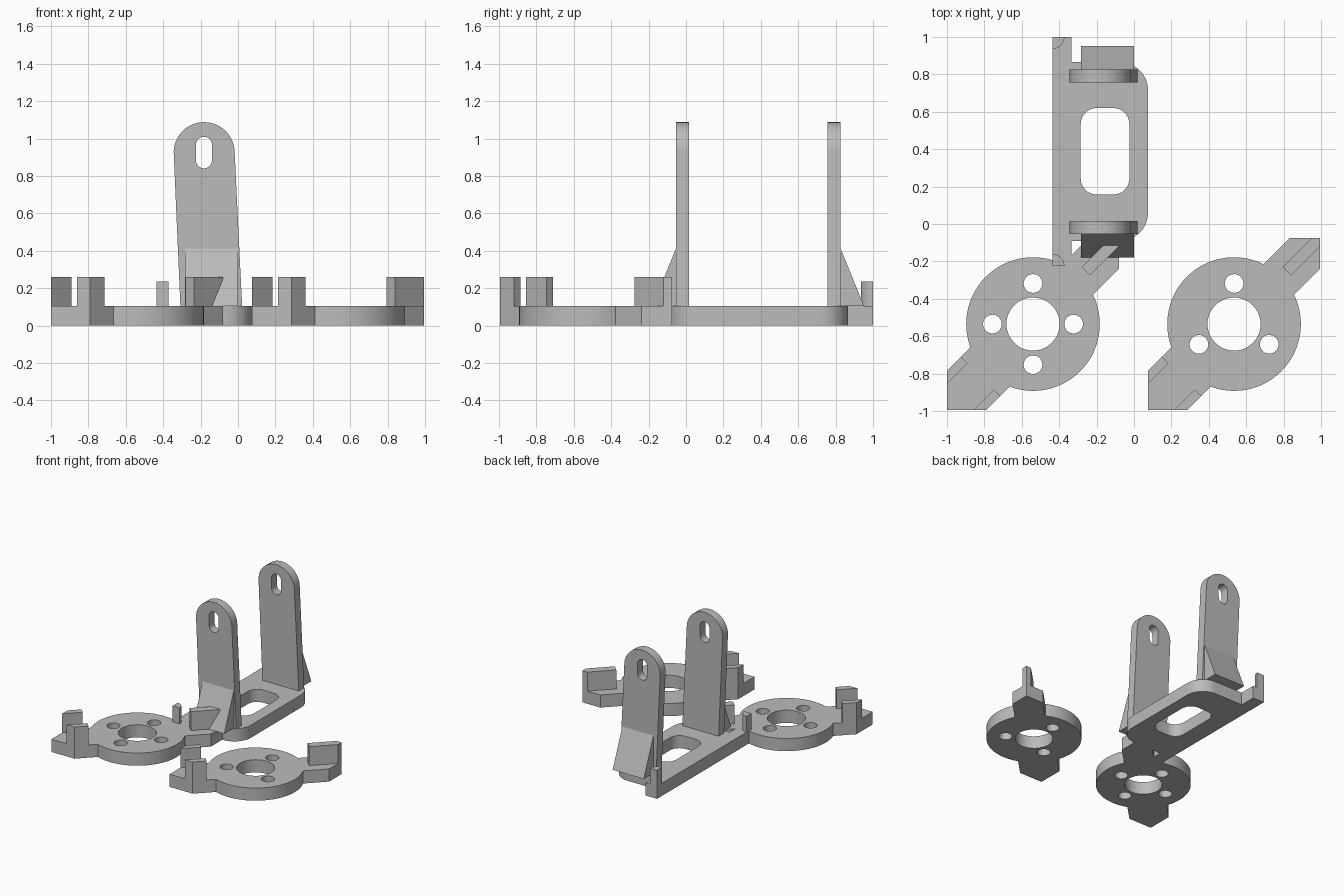
import bpy, bmesh
from math import sin, cos, pi, radians, asin
from mathutils import Matrix, Vector

cube = bpy.data.objects.get("Cube")
if cube:
    bpy.data.objects.remove(cube, do_unlink=True)

grey = bpy.data.materials.new("plain grey")
grey.use_nodes = True
colour = (0.5, 0.5, 0.5, 1)
grey.diffuse_color = colour
grey.node_tree.nodes["Principled BSDF"].inputs["Base Color"].default_value = colour

# Local (profile u, profile v, thickness) mapped to world for each extrusion axis
TURN = {
    "z": Matrix.Identity(4),
    "y": Matrix.Rotation(pi / 2, 4, "X"),
    "x": Matrix(((0, 0, 1, 0), (1, 0, 0, 0), (0, 1, 0, 0), (0, 0, 0, 1))),
}
DIRECTION = {"x": Vector((1, 0, 0)), "y": Vector((0, 1, 0)), "z": Vector((0, 0, 1))}


def arc(cx, cy, r, start, end, steps=16):
    """Points along an arc, angles in degrees."""
    angles = [radians(start + (end - start) * i / steps) for i in range(steps + 1)]
    return [(cx + r * cos(a), cy + r * sin(a)) for a in angles]


def circle(cx, cy, r, steps=48):
    return arc(cx, cy, r, 0, 360, steps)[:-1]


def rounded_box(x0, x1, y0, y1, r):
    return (arc(x1 - r, y1 - r, r, 0, 90, 8) + arc(x0 + r, y1 - r, r, 90, 180, 8)
            + arc(x0 + r, y0 + r, r, 180, 270, 8) + arc(x1 - r, y0 + r, r, 270, 360, 8))


def slab(name, loops, low, high, axis="z", origin=(0, 0, 0)):
    """Extrude an outline (first loop) with holes (other loops) between two levels."""
    curve = bpy.data.curves.new(name, "CURVE")
    curve.dimensions = "2D"
    curve.fill_mode = "BOTH"
    curve.extrude = (high - low) / 2
    for loop in loops:
        spline = curve.splines.new("POLY")
        spline.points.add(len(loop) - 1)
        for point, (u, v) in zip(spline.points, loop):
            point.co = (u, v, 0, 1)
        spline.use_cyclic_u = True
    helper = bpy.data.objects.new(name + " outline", curve)
    bpy.context.collection.objects.link(helper)
    bpy.context.view_layer.update()
    graph = bpy.context.evaluated_depsgraph_get()
    mesh = bpy.data.meshes.new_from_object(helper.evaluated_get(graph))
    bpy.data.objects.remove(helper, do_unlink=True)

    bm = bmesh.new()
    bm.from_mesh(mesh)
    bmesh.ops.remove_doubles(bm, verts=bm.verts, dist=0.0001)
    shift = Vector(origin) + DIRECTION[axis] * (low + high) / 2
    bm.transform(Matrix.Translation(shift) @ TURN[axis])
    bmesh.ops.recalc_face_normals(bm, faces=bm.faces)
    bm.to_mesh(mesh)
    bm.free()

    mesh.name = name
    mesh.materials.clear()
    mesh.materials.append(grey)
    obj = bpy.data.objects.new(name, mesh)
    bpy.context.collection.objects.link(obj)
    bpy.ops.object.select_all(action="DESELECT")
    obj.select_set(True)
    bpy.context.view_layer.objects.active = obj
    bpy.ops.object.shade_smooth_by_angle(angle=radians(30))
    return obj


BASE = 0.104      # thickness of all flat plates
WALL = 0.26       # top of the clip walls


def swapped(loop):
    return [(v, u) for u, v in loop]


# Ring plates with two diagonal arms and upright clip walls
def ring_plate(name, x, y, hole_angles):
    radius, reach = 0.357, 0.46
    narrow, wide = 0.163, 0.21
    a = math_angle(narrow, radius)
    b = math_angle(wide, radius)
    outline = (arc(0, 0, radius, 45 + a, 225 - b, 40)
               + [(-reach, wide - reach), (-reach, -reach), (wide - reach, -reach)]
               + arc(0, 0, radius, 225 + b, 405 - a, 40)
               + [(reach, reach - narrow), (reach, reach), (reach - narrow, reach)])
    holes = [circle(0, 0, 0.142)]
    for angle in hole_angles:
        t = radians(angle)
        holes.append(circle(0.217 * cos(t), 0.217 * sin(t), 0.05, 32))
    at = (x, y, 0)
    slab(name + "_plate", [outline] + holes, 0, BASE, origin=at)
    side = [(-reach, wide - reach), (-0.385, -0.175), (-0.35, -0.21), (-reach, -0.32)]
    slab(name + "_outer_clip", [side], BASE, WALL, origin=at)
    slab(name + "_front_clip", [swapped(side)], BASE, WALL, origin=at)
    rib = [(0.26, 0.305), (0.305, 0.26), (reach, 0.415), (reach, reach), (0.415, reach)]
    slab(name + "_centre_rib", [rib], BASE, WALL, origin=at)


def math_angle(offset, radius):
    """Angle in degrees at which an arm edge meets the ring."""
    return asin(offset / 2 ** 0.5 / radius) * 180 / pi


ring_plate("right_ring", -0.54, -0.535, (0, 90, 180, 270))
ring_plate("left_ring", 0.535, -0.535, (90, 210, 330))

# Bracket base: long side strip joined to a rounded plate with a window
mid, half, strip = 0.3875, 0.4775, 0.6125
left, right, inner, corner = -0.437, 0.075, -0.333, 0.15
base = ([(left, mid - strip), (inner, mid - strip), (inner, mid - half)]
        + arc(right - corner, mid - half + corner, corner, 270, 360)
        + arc(right - corner, mid + half - corner, corner, 0, 90)
        + [(inner, mid + half), (inner, mid + strip), (left, mid + strip)])
window = rounded_box(-0.285, -0.025, 0.158, 0.62, 0.085)
slab("bracket_base", [base, window], 0, BASE)

# Quarter-round pegs on the strip ends
for name, y, start in (("front_peg", mid - strip, 0), ("back_peg", mid + strip, 270)):
    peg = [(left, y)] + arc(left, y, 0.065, start, start + 90, 10)
    slab(name, [peg], BASE, 0.235)

# Leaning uprights with round tops and slots, each braced by a wedge
upright = [(-0.308, BASE), (0.022, BASE)] + arc(-0.181, 0.925, 0.163, 2, 178, 32)
slot = arc(-0.182, 0.967, 0.043, 0, 180) + arc(-0.182, 0.884, 0.043, 180, 360)
for name, face, sign in (("front", -0.054, -1), ("back", 0.827, 1)):
    back = face - sign * 0.07
    slab(name + "_upright", [upright, slot], min(face, back), max(face, back), "y")
    wedge = [(face, BASE), (face + sign * 0.125, BASE), (face, 0.412)]
    slab(name + "_wedge", [wedge], -0.283, 0.0, "x")
